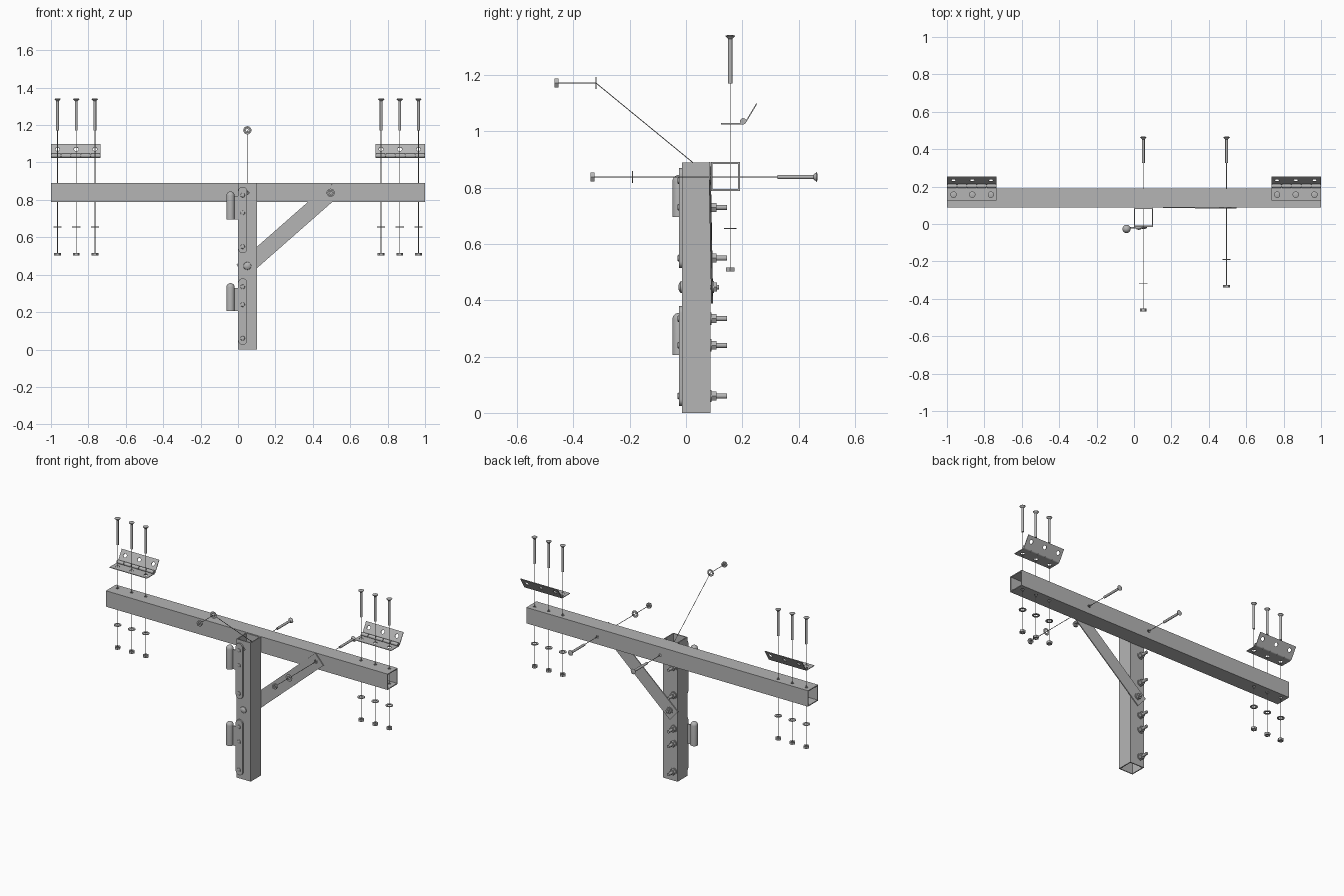
import bpy, bmesh, math
from mathutils import Vector, Matrix

cube = bpy.data.objects.get("Cube")
if cube:
    bpy.data.objects.remove(cube)

steel = bpy.data.materials.new("grey steel")
steel.use_nodes = True
GREY = (0.46, 0.46, 0.46, 1)
steel.diffuse_color = GREY
steel.node_tree.nodes["Principled BSDF"].inputs["Base Color"].default_value = GREY

X, Y, Z = Vector((1, 0, 0)), Vector((0, 1, 0)), Vector((0, 0, 1))


def finish(bm, name, smooth=False):
    bmesh.ops.recalc_face_normals(bm, faces=bm.faces)
    mesh = bpy.data.meshes.new(name)
    bm.to_mesh(mesh)
    bm.free()
    mesh.materials.append(steel)
    ob = bpy.data.objects.new(name, mesh)
    bpy.context.collection.objects.link(ob)
    if smooth:
        bpy.ops.object.select_all(action='DESELECT')
        ob.select_set(True)
        bpy.context.view_layer.objects.active = ob
        bpy.ops.object.shade_smooth_by_angle(angle=math.radians(35))
    return ob


def box(name, lo, hi):
    lo, hi = Vector(lo), Vector(hi)
    bm = bmesh.new()
    bmesh.ops.create_cube(bm, size=1, matrix=Matrix.Translation((lo + hi) / 2)
                          @ Matrix.Diagonal((*(hi - lo), 1)))
    return finish(bm, name)


def lathe(name, profile, loc, axis=Z, sides=20, ring=False):
    """Revolve (radius, height) points about an axis; ring closes the section."""
    bm = bmesh.new()
    rows = [[bm.verts.new((r * math.cos(math.tau * i / sides),
                           r * math.sin(math.tau * i / sides), h))
             for i in range(sides)] for r, h in profile]
    pairs = list(zip(rows, rows[1:])) + ([(rows[-1], rows[0])] if ring else [])
    for a, b in pairs:
        for i in range(sides):
            j = (i + 1) % sides
            bm.faces.new((a[i], a[j], b[j], b[i]))
    if not ring:
        bm.faces.new(rows[0])
        bm.faces.new(rows[-1])
    bm.transform(Matrix.Translation(loc)
                 @ Vector(axis).to_track_quat('Z', 'Y').to_matrix().to_4x4())
    return finish(bm, name, sides > 6)


def rod(name, a, b, r, sides=20):
    a, b = Vector(a), Vector(b)
    return lathe(name, [(r, 0), (r, (b - a).length)], a, b - a, sides)


def cut(ob, centres, axis, r, reach):
    """Drill round holes through an object."""
    for c in centres:
        c = Vector(c)
        drill = rod("drill", c - axis * reach, c + axis * reach, r, 16)
        mod = ob.modifiers.new("hole", 'BOOLEAN')
        mod.operation, mod.solver, mod.object = 'DIFFERENCE', 'EXACT', drill
        bpy.context.view_layer.update()
        result = bpy.data.meshes.new_from_object(
            ob.evaluated_get(bpy.context.evaluated_depsgraph_get()))
        ob.modifiers.clear()
        ob.data = result
        bpy.data.objects.remove(drill)


def tube(name, centre, axis, length, half, wall):
    """Square hollow section, open at both ends."""
    bm = bmesh.new()
    loops = []
    for s in (0, length):
        for h in (half, half - wall):
            loops.append([bm.verts.new((x * h, y * h, s))
                          for x, y in ((-1, -1), (1, -1), (1, 1), (-1, 1))])
    a, b, c, d = loops
    for p, q in ((a, c), (b, d), (a, b), (c, d)):
        for i in range(4):
            j = (i + 1) % 4
            bm.faces.new((p[i], p[j], q[j], q[i]))
    bm.transform(Matrix.Translation(centre)
                 @ axis.to_track_quat('Z', 'Y').to_matrix().to_4x4())
    return finish(bm, name)


def washer(name, loc, axis):
    lathe(name, [(0.011, -0.002), (0.022, -0.002), (0.022, 0.002), (0.011, 0.002)],
          loc, axis, 20, True)


def nut(name, loc, axis, t=0.007):
    lathe(name, [(0.008, -t), (0.018, -t), (0.018, t), (0.008, t)], loc, axis, 6, True)


def bolt(name, tip, axis, length):
    """Countersunk bolt with its head at the far end of the axis."""
    lathe(name, [(0.0075, 0), (0.0075, length - 0.014), (0.017, length - 0.004),
                 (0.017, length - 0.002), (0.010, length)], tip, axis)


# Square tubes
BEAM_Y, BEAM_Z = 0.14, 0.838
MOUNTS = [s * v for s in (-1, 1) for v in (0.765, 0.865, 0.965)]
beam = tube("cross_beam", (-1, BEAM_Y, 0.84), X, 2, 0.051, 0.006)
cut(beam, [(x, 0.157, 0.84) for x in MOUNTS], Z, 0.009, 0.1)
cut(beam, [(x, BEAM_Y, BEAM_Z) for x in (0.05, 0.495)], Y, 0.009, 0.1)
post = tube("post", (0.05, 0.036, 0), Z, 0.89, 0.051, 0.006)
cut(post, [(0.05, 0.036, BEAM_Z)], Y, 0.009, 0.1)

# Diagonal strap between the post back and the beam front
foot, head = Vector((0.05, 0.092, 0.447)), Vector((0.495, 0.085, BEAM_Z))
span = (head - foot).length
brace = box("diagonal_brace", (-0.04, -0.003, -0.043), (span + 0.033, 0.003, 0.043))
cut(brace, [(span, 0, 0)], Y, 0.011, 0.03)
u = (head - foot).normalized()
w = u.cross(Y).normalized()
v = w.cross(u)
brace.data.transform(Matrix.Translation(foot) @ Matrix((u, v, w)).transposed().to_4x4())
lathe("brace_bolt_head", [(0.021, 0), (0.020, 0.005), (0.013, 0.010), (0.004, 0.012)],
      (0.05, -0.015, 0.447), -Y)
washer("brace_bolt_washer", (0.05, 0.097, 0.447), Y)
nut("brace_bolt_nut", (0.05, 0.104, 0.447), Y)
rod("brace_bolt_end", (0.05, 0.08, 0.447), (0.05, 0.118, 0.447), 0.008)


# Gate hinges on the post front
def post_hinge(base, label):
    r, n = 0.024, 10
    bm = bmesh.new()
    outline = []
    for z, start in ((base + 0.355 - r, 0), (base + r, math.pi)):
        for i in range(n + 1):
            t = start + math.pi * i / n
            outline.append(bm.verts.new((0.025 + r * math.cos(t), -0.015, z + r * math.sin(t))))
    face = bm.faces.new(outline)
    out = bmesh.ops.extrude_face_region(bm, geom=[face])
    bmesh.ops.translate(bm, vec=(0, -0.01, 0),
                        verts=[g for g in out["geom"] if isinstance(g, bmesh.types.BMVert)])
    finish(bm, label + "_hinge_plate", True)
    bottom, rad = base + 0.18, 0.022
    dome = [(rad * math.cos(a), 0.128 + rad * math.sin(a))
            for a in [math.pi / 2 * i / 6 for i in range(6)]] + [(0.001, 0.15)]
    lathe(label + "_hinge_knuckle", [(rad, 0)] + dome, (-0.04, -0.026, bottom))
    box(label + "_hinge_link", (-0.03, -0.025, bottom), (0.012, -0.017, bottom + 0.125))
    for k, dz in enumerate((0.035, 0.215, 0.31)):
        z = base + dz
        lathe(label + "_hinge_bolt_head", [(0.012, 0), (0.011, 0.004), (0.004, 0.006)],
              (0.025, -0.025, z), -Y)
        if z < 0.78:
            washer(label + "_hinge_washer", (0.025, 0.089, z), Y)
            nut(label + "_hinge_nut", (0.025, 0.100, z), Y, 0.009)
            rod(label + "_hinge_bolt_end", (0.025, 0.08, z), (0.025, 0.145, z), 0.009)


post_hinge(0.025, "lower")
post_hinge(0.515, "upper")

# Folding hinges floating over the beam ends
for side, label in ((-1, "right"), (1, "left")):
    xs = [side * m for m in (0.765, 0.865, 0.965)]
    lo, hi = sorted((side * 0.735, side * 1.0))
    flat = box(label + "_flat_leaf", (lo, 0.125, 1.025), (hi, 0.203, 1.029))
    cut(flat, [(x, 0.157, 1.027) for x in xs], Z, 0.012, 0.03)
    raised = box(label + "_raised_leaf", (lo, 0, -0.002), (hi, 0.08, 0.002))
    cut(raised, [(x, 0.047, 0) for x in xs], Z, 0.012, 0.03)
    raised.data.transform(Matrix.Translation((0, 0.210, 1.030))
                          @ Matrix.Rotation(math.radians(59), 4, 'X'))
    step = (hi - lo) / 5
    for i in range(5):
        rod(label + "_hinge_barrel", (lo + i * step + 0.002, 0.203, 1.036),
            (lo + (i + 1) * step - 0.002, 0.203, 1.036), 0.011)
    rod(label + "_hinge_pin", (lo, 0.203, 1.036), (hi, 0.203, 1.036), 0.006)

# Vertical fasteners with their guide lines
CORD = 0.0018
for x in MOUNTS:
    bolt("mount_bolt", (x, 0.157, 1.17), Z, 0.172)
    washer("mount_washer", (x, 0.157, 0.655), Z)
    nut("mount_nut", (x, 0.157, 0.51), Z)
    rod("mount_guide_line", (x, 0.157, 0.51), (x, 0.157, 1.17), CORD, 6)

# Horizontal fasteners through brace and post
for x, wy, ny, z in ((0.495, -0.19, -0.332, BEAM_Z), (0.05, -0.32, -0.46, 1.172)):
    bolt("beam_bolt", (x, 0.325, BEAM_Z), Y, 0.142)
    washer("beam_washer", (x, wy, z), Y)
    nut("beam_nut", (x, ny, z), Y)
    rod("beam_nut_line", (x, ny, z), (x, wy, z), CORD, 6)
    rod("beam_diagonal_line", (x, wy, z), (x, 0.087, BEAM_Z), CORD, 6)
    rod("beam_bolt_line", (x, 0.087, BEAM_Z), (x, 0.325, BEAM_Z), CORD, 6)
